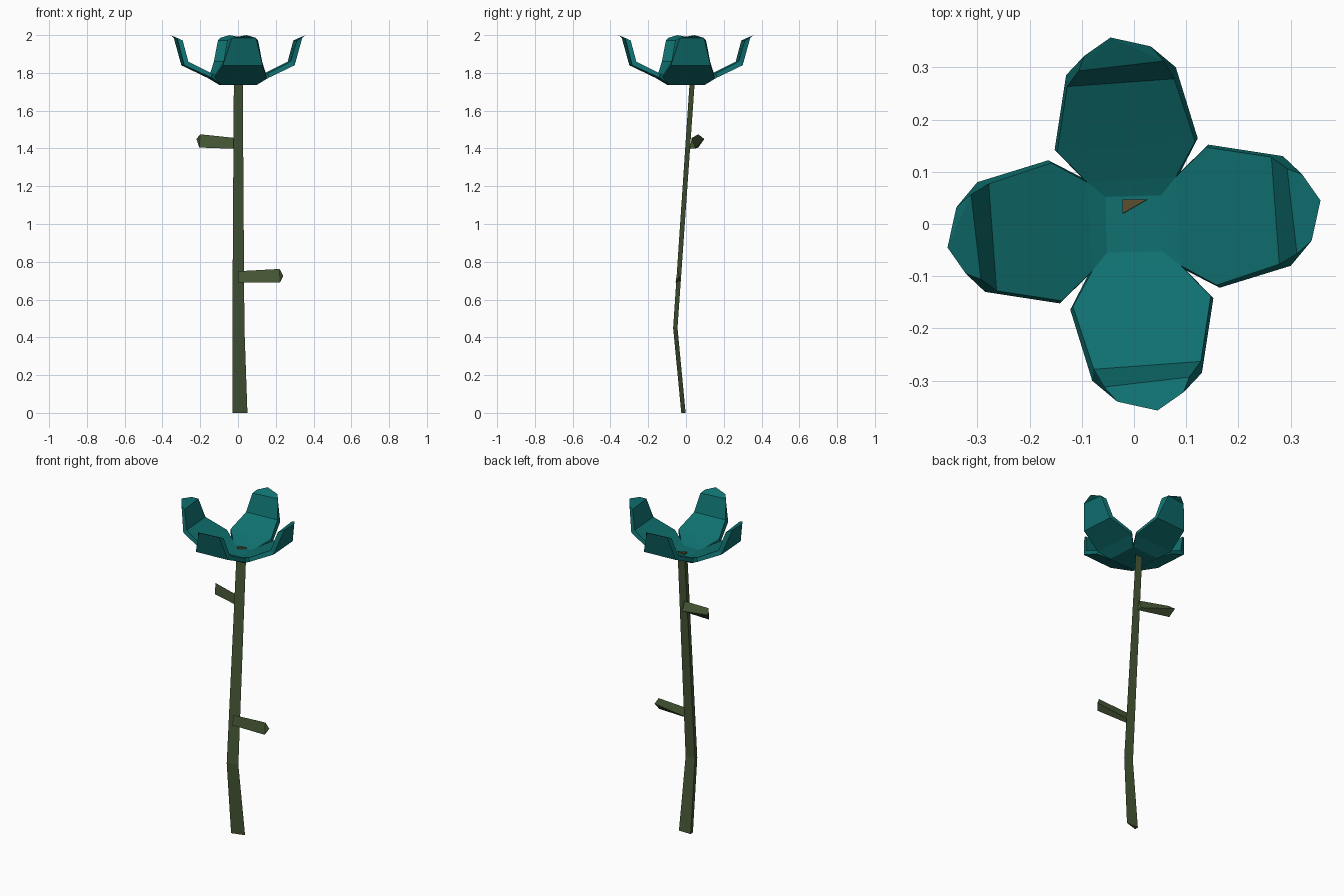
import bpy, bmesh
from math import pi
from mathutils import Matrix, Vector

cube = bpy.data.objects.get("Cube")
if cube:
    bpy.data.objects.remove(cube, do_unlink=True)


def material(name, rgb):
    m = bpy.data.materials.new(name)
    m.use_nodes = True
    m.diffuse_color = (*rgb, 1)
    m.node_tree.nodes["Principled BSDF"].inputs["Base Color"].default_value = (*rgb, 1)
    return m


teal = material("teal", (0.005, 0.16, 0.16))
green = material("moss green", (0.062, 0.098, 0.036))
brown = material("cut brown", (0.11, 0.08, 0.03))


def finish(name, bm, *mats):
    bmesh.ops.remove_doubles(bm, verts=bm.verts, dist=0.0005)
    bmesh.ops.recalc_face_normals(bm, faces=bm.faces)
    mesh = bpy.data.meshes.new(name)
    bm.to_mesh(mesh)
    bm.free()
    for m in mats:
        mesh.materials.append(m)
    obj = bpy.data.objects.new(name, mesh)
    bpy.context.collection.objects.link(obj)
    return obj


def loft(name, rings, *mats):
    """Join triangular sections into a closed stalk."""
    bm = bmesh.new()
    vs = [[bm.verts.new(p) for p in ring] for ring in rings]
    for a, b in zip(vs, vs[1:]):
        for i in range(len(a)):
            j = (i + 1) % len(a)
            bm.faces.new((a[i], a[j], b[j], b[i]))
    bm.faces.new(vs[0])
    bm.faces.new(vs[-1])
    return finish(name, bm, *mats)


# Stem: bent three-sided stalk with a cut top
def section(left, right, front, back, z):
    return [(left, front, z), (right, back, z), (left, back, z)]


stem = loft("stem", [section(-0.03, 0.05, -0.025, -0.002, 0),
                     section(-0.03, 0.034, -0.068, -0.045, 0.45),
                     section(-0.022, 0.025, 0.02, 0.047, 1.762)], green, brown)
for f in stem.data.polygons:
    if f.center.z > 1.7:
        f.material_index = 1

# Two side twigs with slanted ends
loft("upper_twig", [[(-0.01, 0.02, 1.398), (-0.01, 0.03, 1.455), (-0.01, 0.05, 1.40)],
                    [(-0.205, 0.065, 1.405), (-0.2, 0.065, 1.475), (-0.22, 0.097, 1.45)]], green)
loft("lower_twig", [[(0.0, -0.055, 0.69), (0.0, -0.045, 0.75), (0.0, -0.03, 0.70)],
                    [(0.222, -0.055, 0.69), (0.22, -0.045, 0.762), (0.24, -0.035, 0.725)]], green)

# Blossom: one thick petal with its share of the cup floor, repeated four times.
# Rows run outward; each row has a right and a left point.
inner = [[(0.055, -0.052, 1.753), (0.052, 0.055, 1.753)],
         [(0.09, -0.08, 1.766), (0.08, 0.09, 1.766)],
         [(0.158, -0.117, 1.797), (0.138, 0.147, 1.797)],
         [(0.278, -0.077, 1.86), (0.263, 0.128, 1.86)],
         [(0.312, -0.057, 1.972), (0.293, 0.106, 1.972)]]
outer = [[(0.055, -0.052, 1.735), (0.052, 0.055, 1.735)],
         [(0.1, -0.089, 1.737), (0.089, 0.1, 1.737)],
         [(0.164, -0.122, 1.775), (0.142, 0.152, 1.775)],
         [(0.3, -0.08, 1.84), (0.285, 0.13, 1.84)],
         [(0.34, -0.032, 1.985), (0.322, 0.095, 1.985)]]
tip = (0.357, 0.045, 2.0)

bm = bmesh.new()
for k in range(4):
    turn = Matrix.Rotation(k * pi / 2, 4, "Z")

    def face(*pts):
        bm.faces.new([bm.verts.new(turn @ Vector(p)) for p in pts])

    for sheet in (inner, outer):
        for (a, b), (c, d) in zip(sheet, sheet[1:]):
            face(a, b, d, c)
        face(*sheet[-1], tip)
        face((0, 0, sheet[0][0][2]), *sheet[0])
        # close the sliver between neighbouring floor corners
        nxt = Matrix.Rotation(pi / 2, 4, "Z") @ Vector(sheet[0][0])
        face((0, 0, sheet[0][0][2]), sheet[0][1], nxt)
        root = Matrix.Rotation(pi / 2, 4, "Z") @ Vector(sheet[1][0])
        face(sheet[0][1], sheet[1][1], root, nxt)
    # rim of the petal
    for side in (0, 1):
        for i in range(1, 4):
            face(inner[i][side], inner[i + 1][side], outer[i + 1][side], outer[i][side])
        face(inner[4][side], tip, outer[4][side])
bmesh.ops.remove_doubles(bm, verts=bm.verts, dist=0.004)
bmesh.ops.dissolve_degenerate(bm, dist=0.0005, edges=bm.edges)
finish("blossom", bm, teal)
